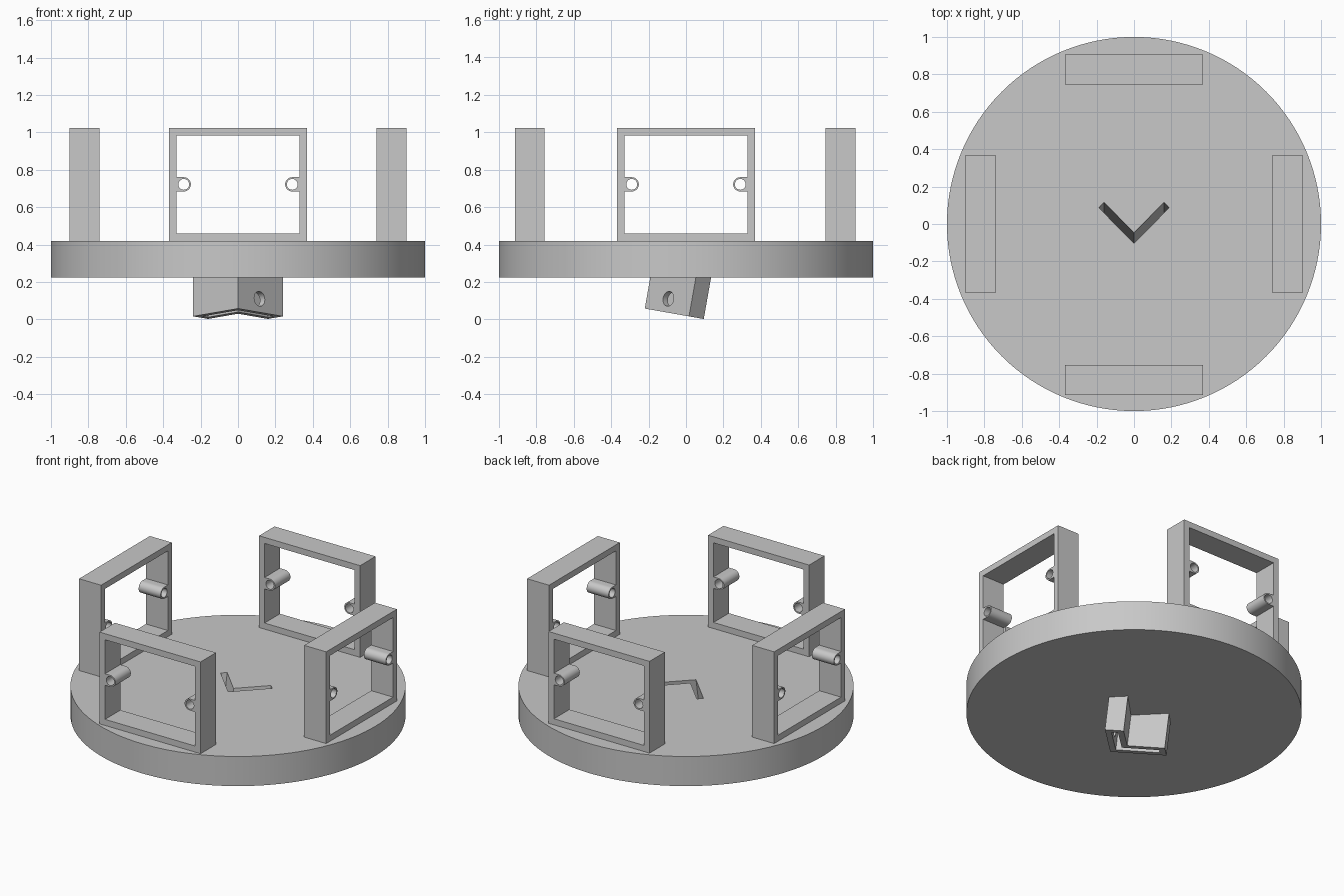
import bpy, bmesh
from math import pi, cos, sin, radians
from mathutils import Matrix, Vector

if "Cube" in bpy.data.objects:
    bpy.data.objects.remove(bpy.data.objects["Cube"])

GREY = (0.58, 0.58, 0.58, 1)
grey = bpy.data.materials.new("plain grey")
grey.use_nodes = True
grey.diffuse_color = GREY
grey.node_tree.nodes["Principled BSDF"].inputs["Base Color"].default_value = GREY

TILT = Matrix.Rotation(radians(-10), 4, 'X')


def add_object(name, bm, matrix=Matrix()):
    bmesh.ops.recalc_face_normals(bm, faces=bm.faces)
    mesh = bpy.data.meshes.new(name)
    bm.to_mesh(mesh)
    bm.free()
    mesh.transform(matrix)
    mesh.materials.append(grey)
    obj = bpy.data.objects.new(name, mesh)
    bpy.context.collection.objects.link(obj)
    return obj


def cylinder(name, radius, depth, matrix, sides):
    bm = bmesh.new()
    bmesh.ops.create_cone(bm, cap_ends=True, segments=sides, radius1=radius,
                          radius2=radius, depth=depth)
    return add_object(name, bm, matrix)


def chevron(name, half, z0, z1):
    """V-shaped prism, leaning back; half lists the +x side of its outline."""
    outline = half + [(-x, y) for x, y in reversed(half) if x > 0]
    bm = bmesh.new()
    face = bm.faces.new([bm.verts.new((x, y, z0)) for x, y in outline])
    made = bmesh.ops.extrude_face_region(bm, geom=[face])["geom"]
    verts = [v for v in made if isinstance(v, bmesh.types.BMVert)]
    bmesh.ops.translate(bm, verts=verts, vec=(0, 0, z1 - z0))
    return add_object(name, bm, TILT)


def select_only(obj):
    bpy.ops.object.select_all(action='DESELECT')
    obj.select_set(True)
    bpy.context.view_layer.objects.active = obj


def boolean(obj, other, operation):
    mod = obj.modifiers.new(operation, 'BOOLEAN')
    mod.operation, mod.object, mod.solver = operation, other, 'EXACT'
    select_only(obj)
    bpy.ops.object.modifier_apply(modifier=mod.name)
    bpy.data.objects.remove(other)


def smooth(obj):
    select_only(obj)
    bpy.ops.object.shade_smooth_by_angle(angle=radians(30))


# Round base with the leaning socket joined underneath
base = cylinder("round_base", 1, 0.195, Matrix.Translation((0, 0, 0.3225)), 128)
socket = chevron("socket", [(0, -0.227), (0.24, 0.013), (0.16, 0.093), (0, -0.067)],
                 0.019, 0.3)
boolean(base, socket, 'UNION')

# Slot through socket and base
slot = chevron("slot", [(0, -0.175), (0.188, 0.013), (0.16, 0.041), (0, -0.119)],
               -0.1, 0.6)
boolean(base, slot, 'DIFFERENCE')

# Screw hole in the outer wall of the left arm
aim = Vector((1, -1, 0)).to_track_quat('Z', 'Y').to_matrix().to_4x4()
hole = cylinder("hole", 0.04, 0.115,
                TILT @ Matrix.Translation((0.115, -0.112, 0.092)) @ aim, 32)
boolean(base, hole, 'DIFFERENCE')
smooth(base)


# Upright frames with a bored screw boss on each side
def arc(cx, radius, start, end, steps):
    return [(cx + radius * cos(start + (end - start) * i / steps),
             radius * sin(start + (end - start) * i / steps))
            for i in range(steps + 1)]


def frame(name, location, turn):
    w, h, boss = 0.328, 0.262, 0.038
    tab = arc(0.29, boss, -pi / 2, -3 * pi / 2, 16)
    right = [(w, -h), (w, -boss)] + tab + [(w, boss), (w, h)]
    opening = right + [(-x, y) for x, y in reversed(right)]
    outer = [(-0.368, -0.302), (0.368, -0.302), (0.368, 0.302), (-0.368, 0.302)]
    bores = [arc(s * 0.29, 0.029, 0, 2 * pi, 24)[:-1] for s in (-1, 1)]

    curve = bpy.data.curves.new(name, 'CURVE')
    curve.dimensions, curve.fill_mode, curve.extrude = '2D', 'BOTH', 0.08
    for points in [outer, opening] + bores:
        spline = curve.splines.new('POLY')
        spline.points.add(len(points) - 1)
        for p, (x, y) in zip(spline.points, points):
            p.co = (x, y, 0, 1)
        spline.use_cyclic_u = True
    curve.materials.append(grey)
    obj = bpy.data.objects.new(name, curve)
    bpy.context.collection.objects.link(obj)
    obj.matrix_world = (Matrix.Translation(location) @ Matrix.Rotation(turn, 4, 'Z')
                        @ Matrix.Rotation(pi / 2, 4, 'X'))
    select_only(obj)
    bpy.ops.object.convert(target='MESH')
    obj = bpy.context.view_layer.objects.active
    bm = bmesh.new()
    bm.from_mesh(obj.data)
    bmesh.ops.remove_doubles(bm, verts=bm.verts, dist=0.0001)
    bmesh.ops.recalc_face_normals(bm, faces=bm.faces)
    bm.to_mesh(obj.data)
    bm.free()
    smooth(obj)


MID = 0.722
frame("front_frame", (0, -0.835, MID), 0)
frame("back_frame", (0, 0.825, MID), pi)
frame("left_frame", (0.82, 0, MID), pi / 2)
frame("right_frame", (-0.82, 0, MID), -pi / 2)
